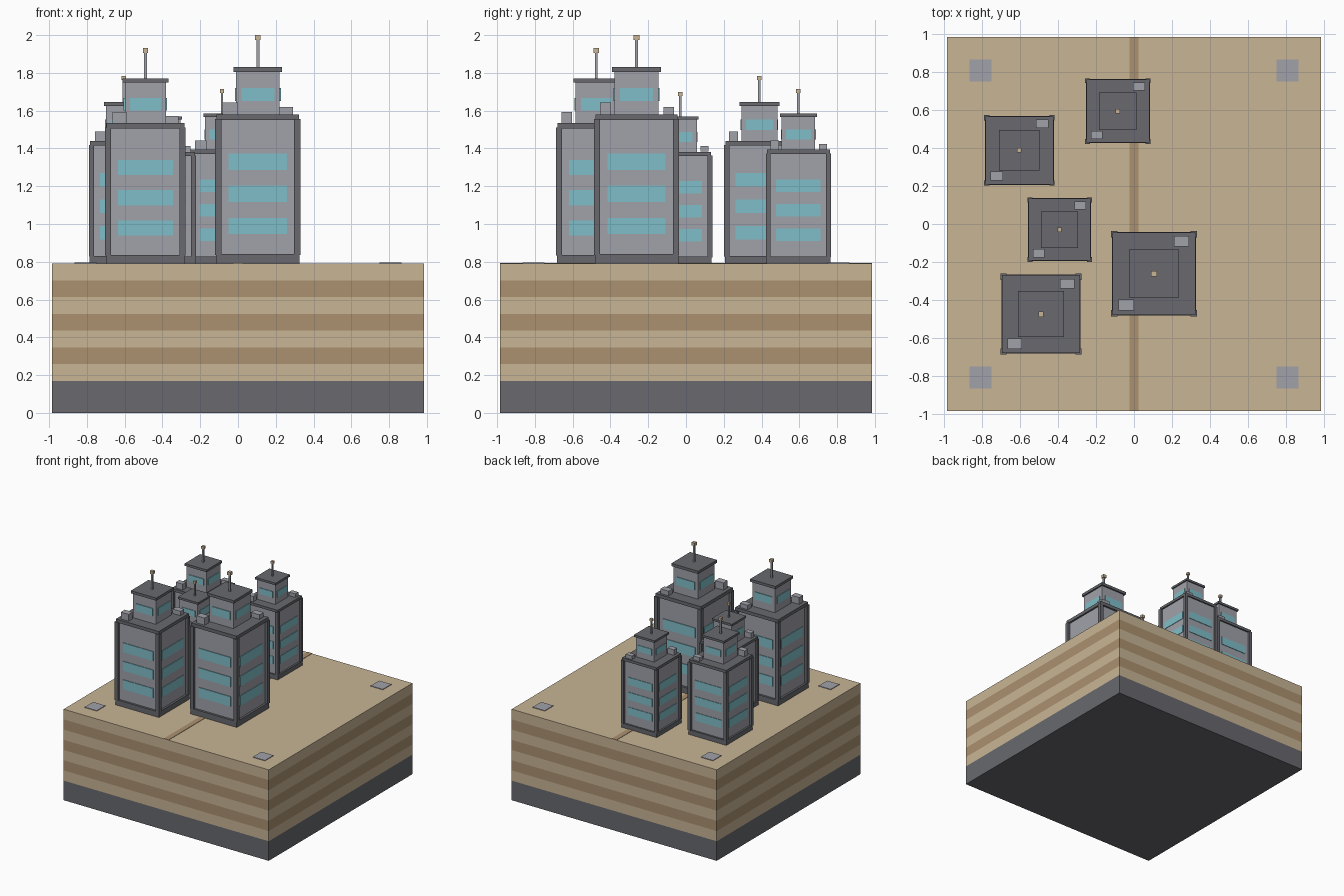
import bpy, bmesh
from math import radians
from mathutils import Matrix, Vector

cube = bpy.data.objects.get("Cube")
if cube:
    bpy.data.objects.remove(cube, do_unlink=True)


def material(name, rgb):
    m = bpy.data.materials.new(name)
    m.use_nodes = True
    m.diffuse_color = (*rgb, 1)
    m.node_tree.nodes["Principled BSDF"].inputs["Base Color"].default_value = (*rgb, 1)
    return m


SAND = material("sand", (0.58, 0.46, 0.30))
EARTH = material("brown_earth", (0.41, 0.285, 0.162))
DARK = material("dark_grey", (0.138, 0.141, 0.156))
WALL = material("light_grey", (0.352, 0.361, 0.402))
GLASS = material("blue_glass", (0.216, 0.515, 0.578))

GROUND = 0.79
HALF = 0.985


def add_box(bm, x, y, z0, z1, sx, sy, turn=0):
    """Box standing from z0 to z1, turned about the origin's vertical axis."""
    m = (Matrix.Rotation(radians(turn), 4, "Z")
         @ Matrix.Translation((x, y, (z0 + z1) / 2))
         @ Matrix.Diagonal((sx, sy, z1 - z0, 1)))
    bmesh.ops.create_cube(bm, size=1, matrix=m)


def finish(name, bm, mats, place=(0, 0, 0), scale=1):
    mesh = bpy.data.meshes.new(name)
    bm.to_mesh(mesh)
    bm.free()
    for m in mats:
        mesh.materials.append(m)
    ob = bpy.data.objects.new(name, mesh)
    ob.location = place
    ob.scale = (scale,) * 3
    bpy.context.collection.objects.link(ob)
    return ob


def boxes(name, mat, items, place=(0, 0, 0), scale=1):
    bm = bmesh.new()
    for item in items:
        add_box(bm, *item)
    return finish(name, bm, [mat], place, scale)


# Ground block: dark bedrock below seven alternating layers of earth
BEDROCK = 0.17
STEP = (GROUND - BEDROCK) / 7
bm = bmesh.new()
add_box(bm, 0, 0, 0, GROUND, 2 * HALF, 2 * HALF)
for i in range(7):
    bmesh.ops.bisect_plane(bm, geom=bm.verts[:] + bm.edges[:] + bm.faces[:],
                           plane_co=Vector((0, 0, BEDROCK + i * STEP)), plane_no=(0, 0, 1))
for f in bm.faces:
    z = f.calc_center_median().z
    if z < BEDROCK:
        f.material_index = 2
    elif z < GROUND - 0.001:
        f.material_index = int((z - BEDROCK) / STEP) % 2
finish("ground_block", bm, [SAND, EARTH, DARK])

# Painted line and corner pads on the ground
boxes("ground_line", EARTH, [(0, 0, GROUND, GROUND + 0.003, 0.046, 2 * HALF)])
boxes("corner_pads", WALL, [(x, y, GROUND, GROUND + 0.005, 0.116, 0.116)
                            for x in (-0.808, 0.808) for y in (-0.808, 0.808)])


def tower(name, x, y, scale):
    at = ((x, y, GROUND), scale)
    roof, top = 0.79, 1.04
    corners = [(sx, sy) for sx in (-1, 1) for sy in (-1, 1)]
    # Walls of the main shaft and the penthouse
    boxes(name + "_walls", WALL, [(0, 0, 0.05, roof - 0.03, 0.405, 0.405),
                                  (0, 0, roof, top - 0.022, 0.232, 0.232)], *at)
    # Plinth, corner posts and roof slabs
    frame = [(0, 0, 0, 0.05, 0.442, 0.442),
             (0, 0, roof - 0.03, roof, 0.436, 0.436),
             (0, 0, top - 0.024, top, 0.258, 0.258)]
    frame += [(0.209 * a, 0.209 * b, 0.045, roof - 0.025, 0.034, 0.034) for a, b in corners]
    boxes(name + "_frame", DARK, frame, *at)
    # Window bands on all four sides
    bands = []
    for turn in (0, 90, 180, 270):
        bands += [(0, -0.203, z - 0.043, z + 0.043, 0.308, 0.01, turn)
                  for z in (0.2, 0.37, 0.54)]
        bands.append((0, -0.117, 0.86, 0.93, 0.174, 0.01, turn))
    boxes(name + "_windows", GLASS, bands, *at)
    # Rooftop units
    boxes(name + "_roof_units", WALL, [(0.146, 0.17, roof, roof + 0.04, 0.08, 0.055),
                                       (-0.146, -0.165, roof, roof + 0.062, 0.08, 0.058)], *at)
    # Antenna mast and its tip
    boxes(name + "_mast", WALL, [(0, 0, top, top + 0.145, 0.016, 0.016)], *at)
    boxes(name + "_mast_tip", SAND, [(0, 0, top + 0.143, top + 0.17, 0.03, 0.03)], *at)


tower("front_left_tower", 0.105, -0.262, 1.0)
tower("front_right_tower", -0.49, -0.475, 0.943)
tower("back_right_tower", -0.604, 0.388, 0.822)
tower("back_left_tower", -0.085, 0.595, 0.764)
tower("middle_tower", -0.392, -0.03, 0.75)
